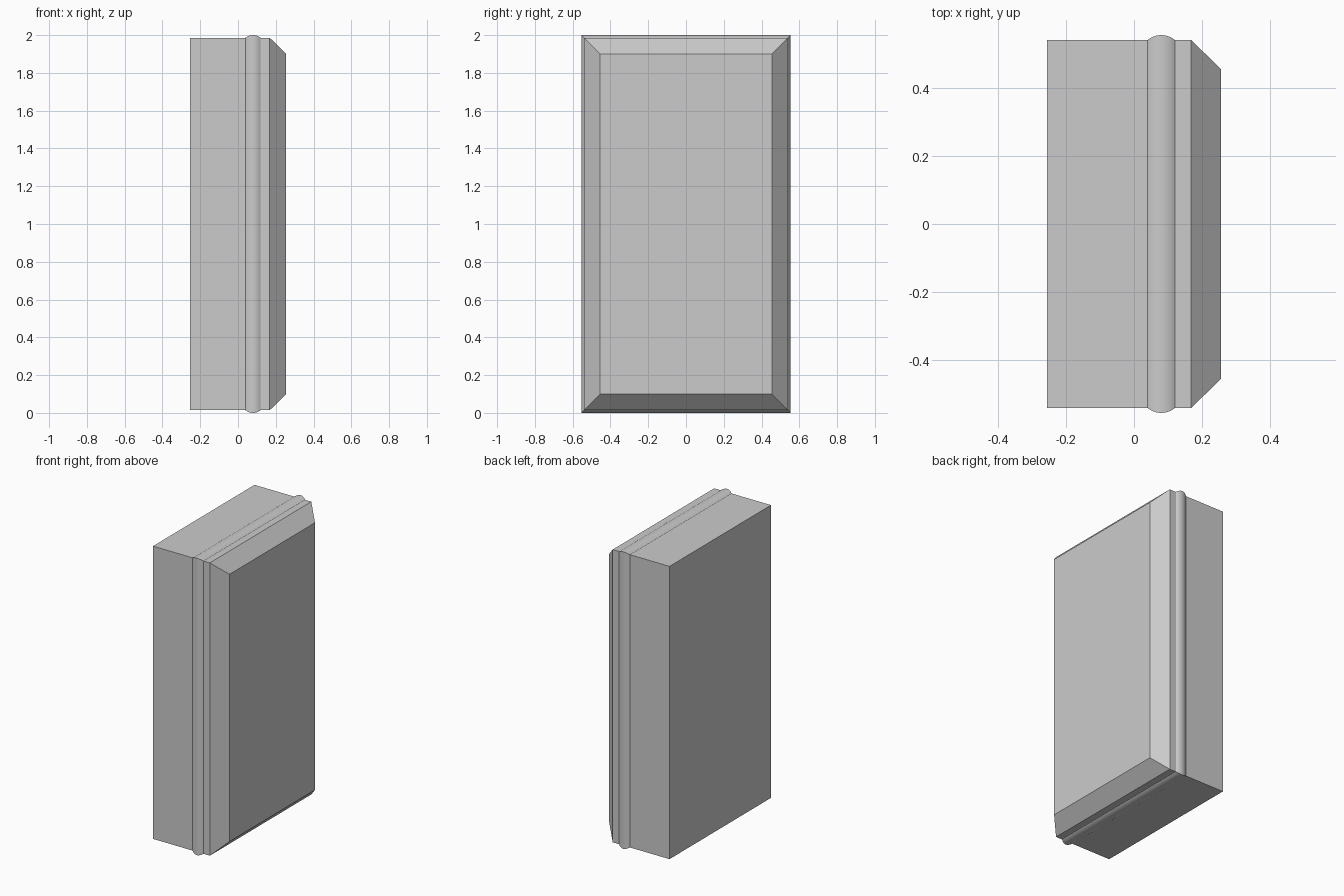
import bpy, bmesh, math

if "Cube" in bpy.data.objects:
    bpy.data.objects.remove(bpy.data.objects["Cube"])


def loft(name, profile):
    """Rectangular rings (x, half width, half height) skinned along x."""
    bm = bmesh.new()
    rings = []
    for x, hy, hz in profile:
        rings.append([bm.verts.new((x, sy * hy, 1 + sz * hz))
                      for sy, sz in ((-1, -1), (1, -1), (1, 1), (-1, 1))])
    for a, b in zip(rings, rings[1:]):
        for i in range(4):
            j = (i + 1) % 4
            bm.faces.new((a[i], a[j], b[j], b[i]))
    bm.faces.new(rings[0])
    bm.faces.new(rings[-1])
    bmesh.ops.recalc_face_normals(bm, faces=bm.faces)
    mesh = bpy.data.meshes.new(name)
    bm.to_mesh(mesh)
    bm.free()
    obj = bpy.data.objects.new(name, mesh)
    bpy.context.collection.objects.link(obj)
    return obj


# Slab with a bevelled front edge
HY, HZ = 0.54, 0.986
loft("slab", [(-0.255, HY, HZ), (0.168, HY, HZ), (0.255, 0.455, 0.9)])

# Rounded bead mitred around all four sides
half, rise, steps = 0.04, 0.0145, 12
radius = (half ** 2 + rise ** 2) / (2 * rise)
sweep = math.asin(half / radius)
arc = []
for k in range(steps + 1):
    a = -sweep + 2 * sweep * k / steps
    h = radius * math.cos(a) - (radius - rise)
    arc.append((0.08 + radius * math.sin(a), HY + h, HZ + h * 0.014 / rise))
bead = loft("edge_bead", arc)
bpy.context.view_layer.objects.active = bead
bead.select_set(True)
bpy.ops.object.shade_smooth_by_angle(angle=math.radians(30))
